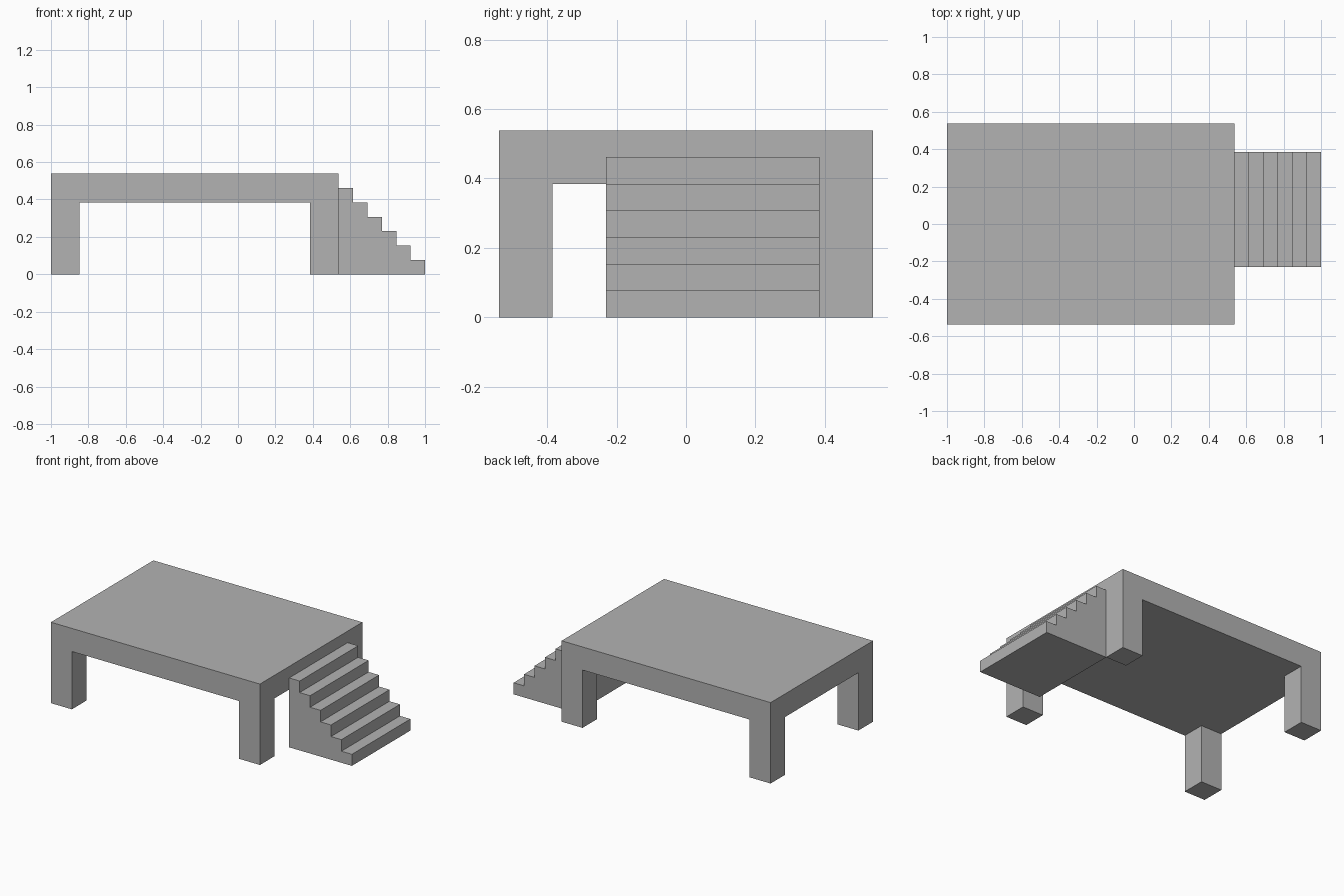
import bpy
import bmesh

default = bpy.data.objects.get("Cube")
if default:
    bpy.data.objects.remove(default, do_unlink=True)

U = 1 / 13           # module: the whole model is 26 modules long
DECK_X = (-13, 7)
DECK_Y = (-7, 7)
LEG = 2
UNDERSIDE, TOP = 5, 7
STAIR_Y = (-3, 5)
STEPS = 6

grey = bpy.data.materials.new("plain grey")
grey.use_nodes = True
colour = (0.45, 0.45, 0.45, 1)
grey.diffuse_color = colour
grey.node_tree.nodes["Principled BSDF"].inputs["Base Color"].default_value = colour


def prism(name, profile, y0, y1):
    """Extrude an x-z outline (in modules) from y0 to y1."""
    bm = bmesh.new()
    face = bm.faces.new([bm.verts.new((x * U, y0 * U, z * U)) for x, z in profile])
    extruded = bmesh.ops.extrude_face_region(bm, geom=[face])["geom"]
    verts = [v for v in extruded if isinstance(v, bmesh.types.BMVert)]
    bmesh.ops.translate(bm, verts=verts, vec=(0, (y1 - y0) * U, 0))
    bmesh.ops.recalc_face_normals(bm, faces=bm.faces)
    mesh = bpy.data.meshes.new(name)
    bm.to_mesh(mesh)
    bm.free()
    mesh.materials.append(grey)
    obj = bpy.data.objects.new(name, mesh)
    bpy.context.collection.objects.link(obj)
    return obj


def box_profile(x0, x1, z0, z1):
    return [(x0, z0), (x1, z0), (x1, z1), (x0, z1)]


# Deck slab
prism("deck", box_profile(*DECK_X, UNDERSIDE, TOP), *DECK_Y)

# Square legs, flush with the deck corners
for side, x in (("right", DECK_X[0]), ("left", DECK_X[1] - LEG)):
    for end, y in (("front", DECK_Y[0]), ("back", DECK_Y[1] - LEG)):
        prism(f"{end}_{side}_leg", box_profile(x, x + LEG, 0, UNDERSIDE), y, y + LEG)

# Solid stair block with a stepped outline
outline = [(DECK_X[1], 0), (DECK_X[1] + STEPS, 0)]
for i in range(STEPS):
    x = DECK_X[1] + STEPS - i
    outline += [(x, i + 1), (x - 1, i + 1)]
prism("stairs", outline, *STAIR_Y)
